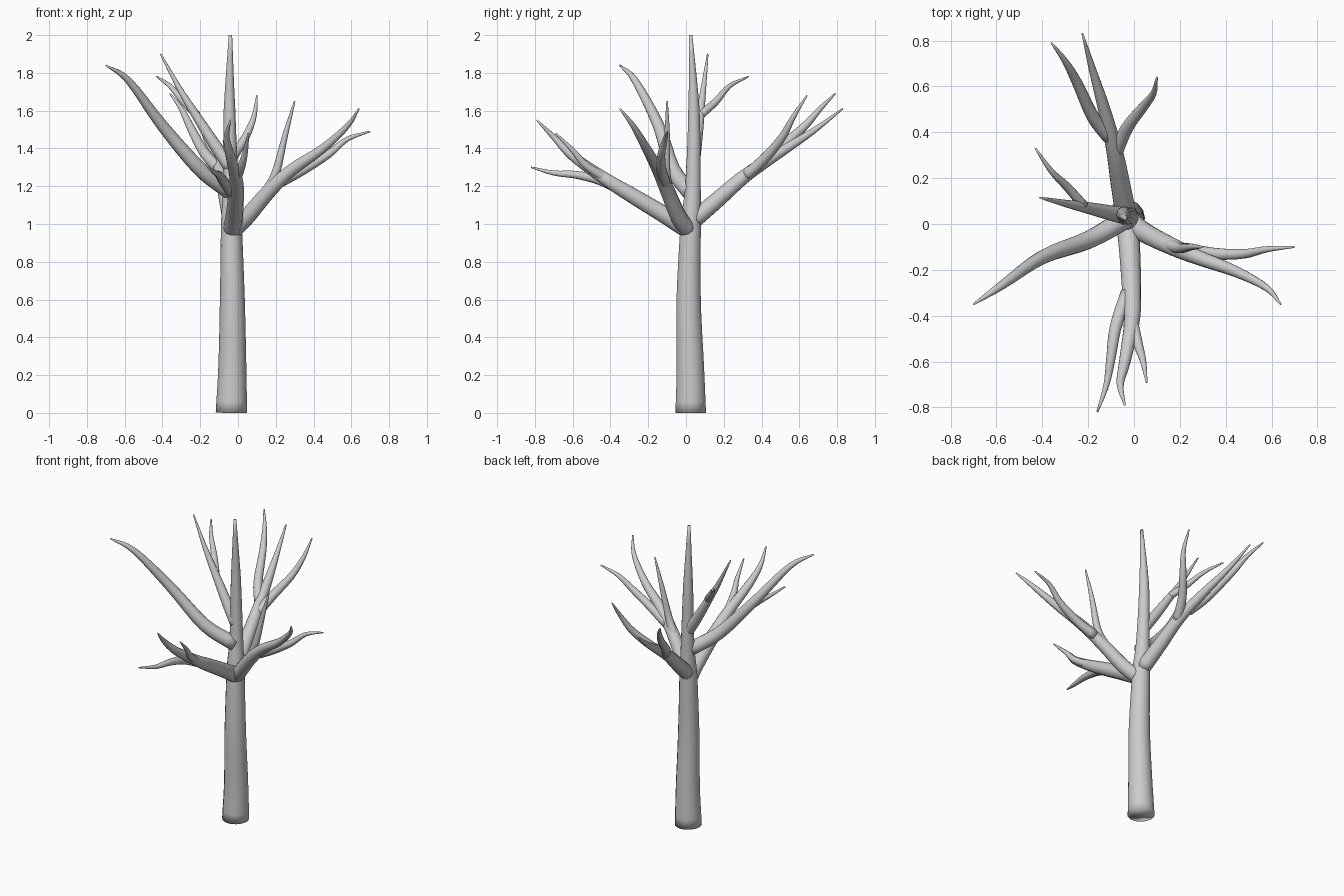
import bpy
import bmesh
from math import cos, sin, tau
from mathutils import Vector

if "Cube" in bpy.data.objects:
    bpy.data.objects.remove(bpy.data.objects["Cube"], do_unlink=True)

SIDES = 14
STEPS = 4

# Single bark colour
bark = bpy.data.materials.new("pale_grey_bark")
bark.use_nodes = True
bark.diffuse_color = (.6, .6, .6, 1)
bark.node_tree.nodes["Principled BSDF"].inputs["Base Color"].default_value = bark.diffuse_color


def smooth_path(points):
    """Catmull-Rom samples passing through all the given points."""
    pts = [Vector(p) for p in points]
    padded = [pts[0] * 2 - pts[1]] + pts + [pts[-1] * 2 - pts[-2]]
    path = []
    for a, b, c, d in zip(padded, padded[1:], padded[2:], padded[3:]):
        for step in range(STEPS):
            t = step / STEPS
            path.append(b + (c - a) * (t / 2)
                        + (a * 2 - b * 5 + c * 4 - d) * (t * t / 2)
                        + (b * 3 - a - c * 3 + d) * (t ** 3 / 2))
    path.append(pts[-1])
    return path


def limb(name, points, radius, radii=None):
    """Round tapering tube; radii gives one radius per point if supplied."""
    path = smooth_path(points)
    last = len(path) - 1
    bm = bmesh.new()
    rings = []
    for i, centre in enumerate(path):
        if radii:
            k = min(i // STEPS, len(radii) - 2)
            size = radii[k] + (radii[k + 1] - radii[k]) * (i / STEPS - k)
        else:
            size = radius * (1 - (i / last) ** 1.6) + .004
        tangent = path[min(i + 1, last)] - path[max(i - 1, 0)]
        turn = Vector((0, 0, 1)).rotation_difference(tangent)
        ring = []
        for s in range(SIDES):
            angle = tau * s / SIDES
            co = centre + turn @ Vector((cos(angle) * size, sin(angle) * size, 0))
            co.z = max(co.z, 0)
            ring.append(bm.verts.new(co))
        rings.append(ring)
    for low, high in zip(rings, rings[1:]):
        for s in range(SIDES):
            n = (s + 1) % SIDES
            bm.faces.new((low[s], low[n], high[n], high[s]))
    bm.faces.new(rings[0][::-1])
    bm.faces.new(rings[-1])
    for face in bm.faces:
        face.smooth = True
    mesh = bpy.data.meshes.new(name)
    bm.to_mesh(mesh)
    bm.free()
    mesh.materials.append(bark)
    obj = bpy.data.objects.new(name, mesh)
    bpy.context.collection.objects.link(obj)
    return obj


# Trunk, flared at the foot and running up to the crown tip
limb("trunk",
     [(-.035, .025, 0), (-.03, .023, .25), (-.03, .014, .6), (-.035, .025, 1),
      (-.038, .037, 1.2), (-.045, .042, 1.6), (-.04, .025, 2)],
     None, [.083, .074, .066, .055, .042, .031, .009])

# Front bough and its twigs
limb("front_bough",
     [(-.03, .01, .97), (-.02, -.1, 1.04), (-.01, -.3, 1.16), (-.01, -.43, 1.24),
      (-.04, -.6, 1.36), (-.06, -.7, 1.46), (-.04, -.79, 1.55)], .045)
limb("front_inner_twig",
     [(-.01, -.41, 1.23), (.02, -.53, 1.31), (.04, -.6, 1.39), (.055, -.69, 1.48)], .02)
limb("front_low_twig",
     [(-.03, -.3, 1.16), (-.08, -.45, 1.23), (-.1, -.58, 1.26), (-.12, -.7, 1.27),
      (-.16, -.82, 1.3)], .025)

# Left bough and its twigs
limb("left_bough",
     [(-.02, .01, .97), (.05, -.04, 1.04), (.17, -.1, 1.18), (.29, -.15, 1.29),
      (.45, -.21, 1.4), (.58, -.28, 1.52), (.64, -.35, 1.61)], .042)
limb("left_outer_twig",
     [(.22, -.11, 1.22), (.35, -.13, 1.29), (.48, -.13, 1.37), (.58, -.11, 1.45),
      (.7, -.1, 1.49)], .025)
limb("left_upright_twig",
     [(.15, -.09, 1.17), (.2, -.105, 1.27), (.25, -.1, 1.47), (.3, -.1, 1.65)], .023)

# Right bough, unbranched
limb("right_bough",
     [(-.04, .02, 1.17), (-.2, -.07, 1.29), (-.4, -.145, 1.52), (-.58, -.27, 1.76),
      (-.7, -.35, 1.84)], .04)

# Back bough and its twigs
limb("back_bough",
     [(-.035, .04, 1.02), (-.06, .18, 1.14), (-.085, .32, 1.26), (-.13, .5, 1.38),
      (-.18, .67, 1.49), (-.225, .83, 1.61)], .042)
limb("back_right_twig",
     [(-.11, .38, 1.3), (-.18, .47, 1.38), (-.25, .62, 1.51), (-.3, .71, 1.61),
      (-.36, .79, 1.69)], .027)
limb("back_left_twig",
     [(-.08, .31, 1.25), (-.03, .42, 1.35), (.04, .51, 1.46), (.085, .57, 1.57),
      (.1, .64, 1.68)], .026)

# Upper bough and its twig
limb("upper_bough",
     [(-.04, .035, 1.3), (-.11, .05, 1.4), (-.2, .07, 1.54), (-.3, .09, 1.7),
      (-.41, .115, 1.9)], .032)
limb("upper_twig",
     [(-.22, .08, 1.58), (-.29, .16, 1.65), (-.36, .23, 1.73), (-.43, .33, 1.78)], .018)
